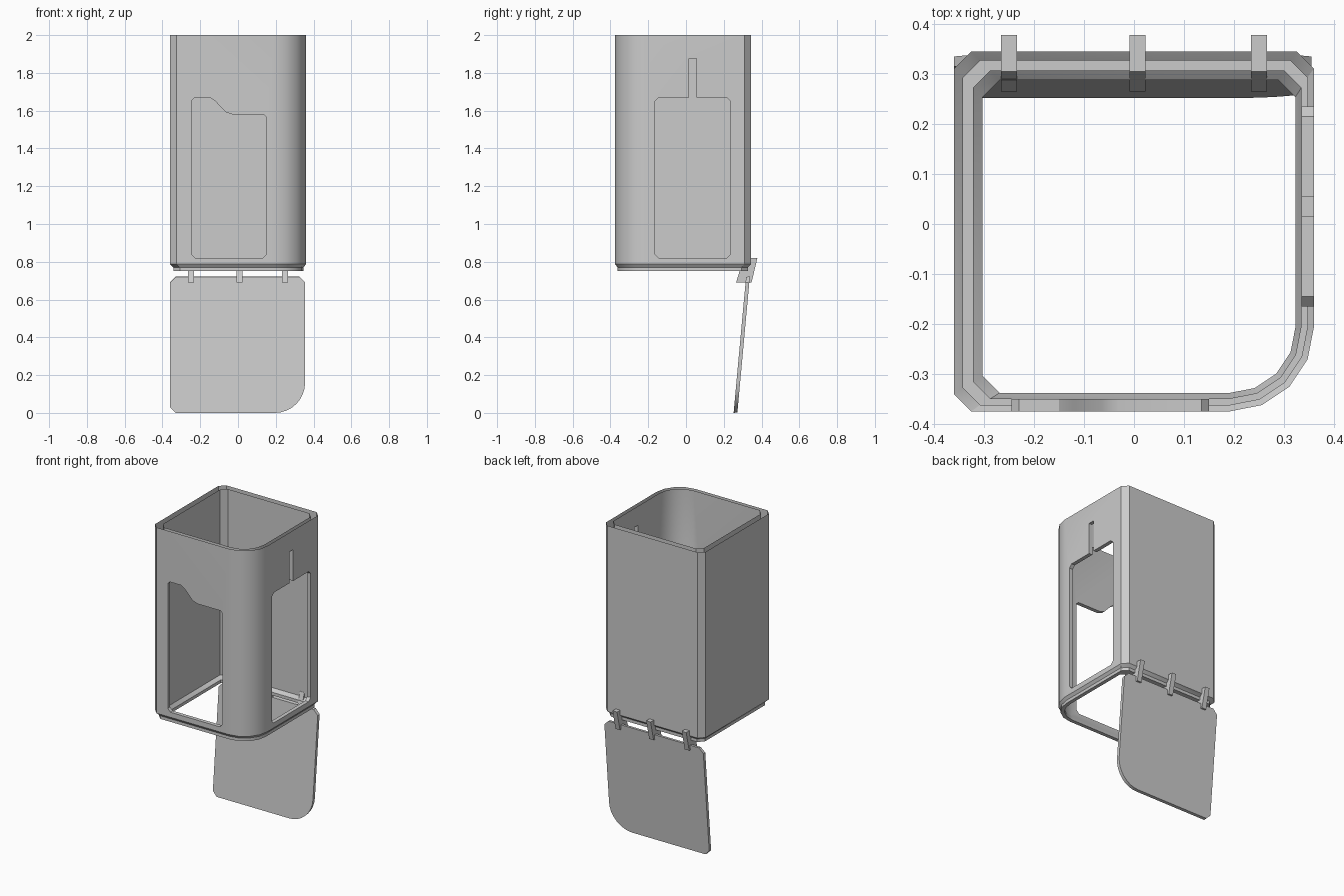
import bpy, bmesh, math
from mathutils import Vector

if "Cube" in bpy.data.objects:
    bpy.data.objects.remove(bpy.data.objects["Cube"])

grey = bpy.data.materials.new("plain_grey")
grey.use_nodes = True
grey.diffuse_color = (0.6, 0.6, 0.6, 1)
grey.node_tree.nodes["Principled BSDF"].inputs["Base Color"].default_value = (0.6, 0.6, 0.6, 1)


def make_object(name, bm):
    bmesh.ops.recalc_face_normals(bm, faces=bm.faces)
    mesh = bpy.data.meshes.new(name)
    bm.to_mesh(mesh)
    bm.free()
    mesh.materials.append(grey)
    obj = bpy.data.objects.new(name, mesh)
    bpy.context.collection.objects.link(obj)
    return obj


def prism(name, points, depth):
    """Flat polygon pushed along a vector."""
    bm = bmesh.new()
    face = bm.faces.new([bm.verts.new(p) for p in points])
    new = bmesh.ops.extrude_face_region(bm, geom=[face], use_keep_orig=True)["geom"]
    verts = [g for g in new if isinstance(g, bmesh.types.BMVert)]
    bmesh.ops.translate(bm, verts=verts, vec=depth)
    return make_object(name, bm)


def outline(x0, x1, y0, y1, cut, radius, steps):
    """Rectangle with three clipped corners and one round corner."""
    pts = [(x0, y0 + cut), (x0 + cut, y0)]
    for i in range(steps + 1):
        a = math.pi / 2 * i / steps
        pts.append((x1 - radius + radius * math.sin(a), y0 + radius - radius * math.cos(a)))
    return pts + [(x1, y1 - cut), (x1 - cut, y1), (x0 + cut, y1), (x0, y1 - cut)]


def smooth(obj):
    bpy.ops.object.select_all(action='DESELECT')
    obj.select_set(True)
    bpy.context.view_layer.objects.active = obj
    bpy.ops.object.shade_smooth_by_angle(angle=math.radians(32))


# Sleeve: double wall with a stepped bottom lip (inset left/back, inset right/front, height)
sections = [(0, 0, 2), (0, 0, 0.787), (0.018, 0.013, 0.77), (0.018, 0.013, 0.75),
            (0.057, 0.037, 0.75), (0.057, 0.037, 0.77), (0.038, 0.025, 0.79), (0.038, 0.025, 2)]
bm = bmesh.new()
rings = []
for a, b, z in sections:
    pts = outline(-0.36 + a, 0.36 - b, -0.375 + b, 0.345 - a, 0.034, 0.168 - b, 4)
    rings.append([bm.verts.new((x, y, z)) for x, y in pts])
for k, ring in enumerate(rings):
    other = rings[(k + 1) % len(rings)]
    for i in range(len(ring)):
        j = (i + 1) % len(ring)
        bm.faces.new((ring[i], ring[j], other[j], other[i]))
sleeve = make_object("sleeve", bm)

# Openings: stepped front window, side window, thin side slot
front_shape = [(-0.245, 0.84), (-0.225, 0.82), (0.13, 0.82), (0.15, 0.84), (0.15, 1.565), (0.135, 1.58),
               (-0.03, 1.58), (-0.065, 1.592), (-0.12, 1.65), (-0.15, 1.67), (-0.23, 1.67), (-0.245, 1.655)]
side_shape = [(-0.165, 0.84), (-0.145, 0.82), (0.215, 0.82), (0.235, 0.84), (0.235, 1.65), (0.215, 1.67),
              (0.055, 1.67), (0.055, 1.875), (0.015, 1.875), (0.015, 1.67), (-0.145, 1.67), (-0.165, 1.65)]
cutters = [
    prism("front_window_cutter", [(x, -0.45, z) for x, z in front_shape], (0, 0.2, 0)),
    prism("side_window_cutter", [(0.25, y, z) for y, z in side_shape], (0.2, 0, 0)),
]
for cutter in cutters:
    cutter.hide_render = True
    mod = sleeve.modifiers.new("opening", 'BOOLEAN')
    mod.operation = 'DIFFERENCE'
    mod.solver = 'EXACT'
    mod.object = cutter
bpy.context.view_layer.update()
cut_mesh = bpy.data.meshes.new_from_object(sleeve.evaluated_get(bpy.context.evaluated_depsgraph_get()))
sleeve.modifiers.clear()
sleeve.data = cut_mesh
for cutter in cutters:
    bpy.data.objects.remove(cutter)

# The gap between the two walls is open at the top
bm = bmesh.new()
bm.from_mesh(cut_mesh)
rim = [f for f in bm.faces if all(v.co.z > 1.999 for v in f.verts)]
bmesh.ops.delete(bm, geom=rim, context='FACES')
bm.to_mesh(cut_mesh)
bm.free()
smooth(sleeve)

# Flap: hanging open, leaning towards the front at its lower edge
lean = 0.066 / 0.72
flap = prism("flap", [(x, 0.252 + lean * z, z)
                      for x, z in outline(-0.36, 0.355, 0, 0.72, 0.03, 0.16, 8)],
             Vector((0, 0.02, 0.002)))
smooth(flap)

# Hinge tabs: slanted blocks joining flap and sleeve
tab = [(0.265, 0.69), (0.347, 0.69), (0.378, 0.82), (0.305, 0.82)]
for side, x in (("right", -0.25), ("middle", 0.007), ("left", 0.25)):
    prism(side + "_hinge_tab", [(x - 0.016, y, z) for y, z in tab], (0.032, 0, 0))
